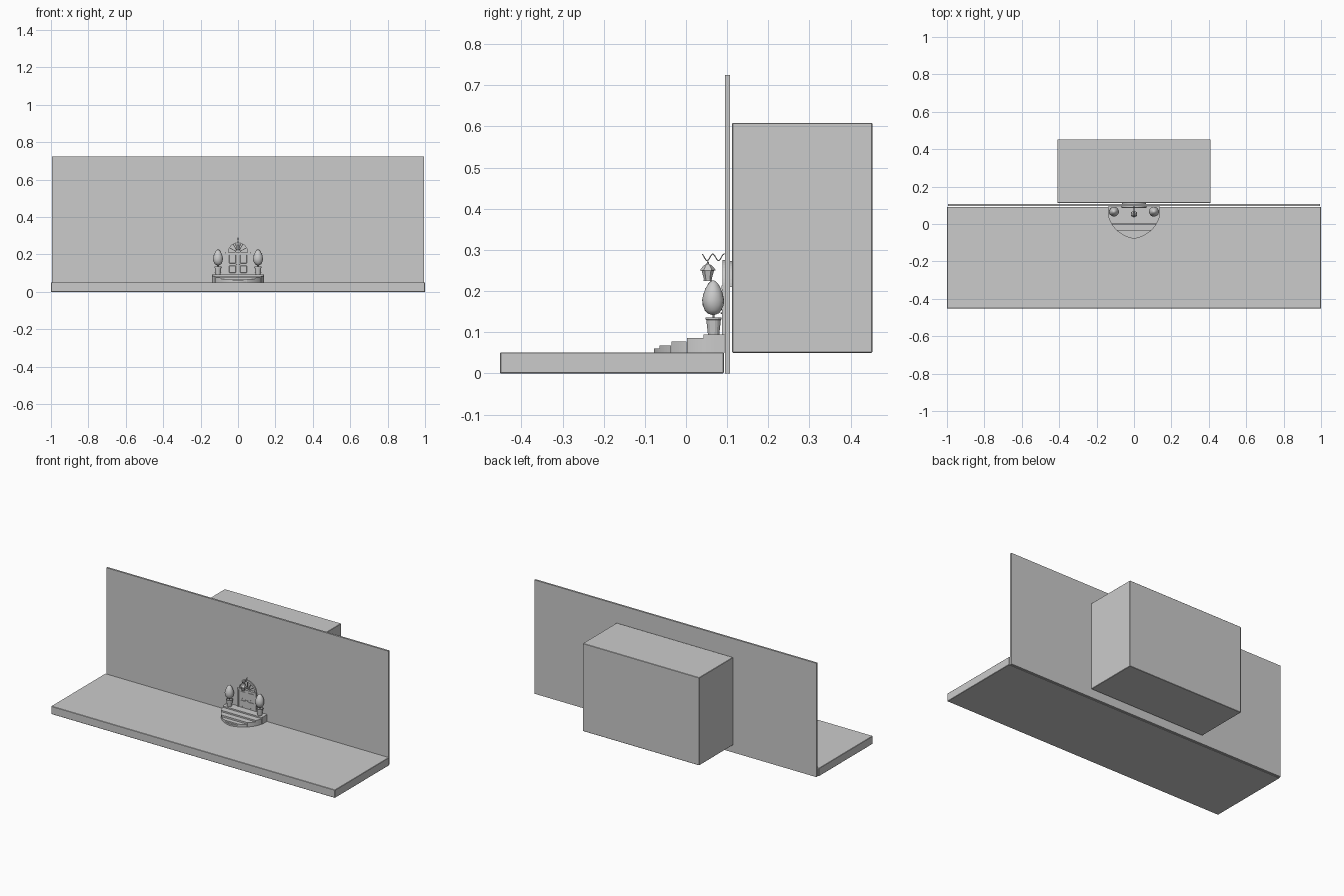
import bpy, bmesh
from math import sin, cos, pi, sqrt
import random

if "Cube" in bpy.data.objects:
    bpy.data.objects.remove(bpy.data.objects["Cube"])

random.seed(3)


def make(name, bm, smooth=False):
    bmesh.ops.recalc_face_normals(bm, faces=bm.faces)
    me = bpy.data.meshes.new(name)
    bm.to_mesh(me)
    bm.free()
    ob = bpy.data.objects.new(name, me)
    bpy.context.collection.objects.link(ob)
    if smooth:
        me.shade_smooth()
    return ob


def box(name, x0, x1, y0, y1, z0, z1, bevel=0.0):
    bm = bmesh.new()
    bmesh.ops.create_cube(bm, size=1)
    for v in bm.verts:
        v.co = ((x0 + x1) / 2 + v.co.x * (x1 - x0),
                (y0 + y1) / 2 + v.co.y * (y1 - y0),
                (z0 + z1) / 2 + v.co.z * (z1 - z0))
    if bevel:
        bmesh.ops.bevel(bm, geom=bm.edges[:], offset=bevel, segments=1, affect='EDGES')
    return make(name, bm)


def prism(name, pts, axis, a, b):
    """Extrude an outline along z or y between a and b."""
    bm = bmesh.new()
    def at(p, d):
        return (p[0], p[1], d) if axis == 'z' else (p[0], d, p[1])
    lo = [bm.verts.new(at(p, a)) for p in pts]
    hi = [bm.verts.new(at(p, b)) for p in pts]
    bm.faces.new(lo)
    bm.faces.new(hi)
    n = len(pts)
    for i in range(n):
        j = (i + 1) % n
        bm.faces.new((lo[i], lo[j], hi[j], hi[i]))
    return make(name, bm)


def lathe(name, x, y, profile, sides, smooth=False, jitter=0.0):
    bm = bmesh.new()
    rings = []
    for r, z in profile:
        rings.append([])
        for i in range(sides):
            t = 2 * pi * (i + 0.5) / sides
            q = r * (1 + random.uniform(-jitter, jitter))
            rings[-1].append(bm.verts.new((x + q * cos(t), y + q * sin(t), z)))
    for a, b in zip(rings, rings[1:]):
        for i in range(sides):
            j = (i + 1) % sides
            bm.faces.new((a[i], a[j], b[j], b[i]))
    bm.faces.new(rings[0])
    bm.faces.new(rings[-1])
    return make(name, bm, smooth)


def tube(name, pts, radius):
    cu = bpy.data.curves.new(name, 'CURVE')
    cu.dimensions = '3D'
    cu.bevel_depth = radius
    cu.bevel_resolution = 1
    cu.use_fill_caps = True
    sp = cu.splines.new('POLY')
    sp.points.add(len(pts) - 1)
    for p, c in zip(sp.points, pts):
        p.co = (*c, 1)
    ob = bpy.data.objects.new(name, cu)
    bpy.context.collection.objects.link(ob)
    return ob


def arch(r, cz, n=20):
    return [(r * cos(pi * i / n), cz + r * sin(pi * i / n)) for i in range(n + 1)]


# Pavement, facade wall and room block behind it
box("pavement", -1, 1, -0.452, 0.092, 0, 0.051, 0.002)
wall = box("facade_wall", -0.994, 0.994, 0.095, 0.107, 0, 0.725)
box("room_block", -0.41, 0.41, 0.112, 0.453, 0.05, 0.609, 0.002)

# Arched opening for the fanlight
SPRING = 0.21
cutter = prism("fanlight_cutter", arch(0.052, SPRING), 'y', 0.05, 0.15)
cutter.hide_render = True
cutter.hide_set(True)
mod = wall.modifiers.new("fanlight_hole", 'BOOLEAN')
mod.object = cutter
mod.solver = 'EXACT'


# Bowed steps: strips of one rounded outline, each lower than the last
def half_width(y):
    t = min(1, max(0, (y + 0.078) / 0.145))
    return 0.14 * sqrt(1 - (1 - t) ** 2) ** 1.25


for i, (y0, y1, z) in enumerate([(0.043, 0.094, 0.094), (0.003, 0.042, 0.086),
                                 (-0.035, 0.001, 0.078), (-0.064, -0.036, 0.068),
                                 (-0.078, -0.065, 0.060)]):
    ys = [y0 + (y1 - y0) * k / 8 for k in range(9)]
    right = [(max(half_width(y), 0.004), y) for y in ys]
    left = [(-x, y) for x, y in reversed(right)]
    prism(f"step_{i}", right + left, 'z', 0.05, z)

# Double door with raised panels and knobs
for s in (-1, 1):
    xa, xb = sorted((s * 0.001, s * 0.056))
    box("door_leaf", xa, xb, 0.090, 0.096, 0.094, 0.205)
    for z0, z1 in ((0.102, 0.140), (0.153, 0.197)):
        xa, xb = sorted((s * 0.012, s * 0.047))
        box("door_panel", xa, xb, 0.088, 0.091, z0, z1, 0.001)
    lathe("door_knob", s * 0.007, 0.087,
          [(0.001, 0.1445), (0.003, 0.146), (0.003, 0.148), (0.001, 0.1495)], 8, True)
    xa, xb = sorted((s * 0.057, s * 0.066))
    box("door_jamb", xa, xb, 0.087, 0.096, 0.094, SPRING)
box("door_transom", -0.066, 0.066, 0.086, 0.096, 0.205, 0.213)

# Fanlight: arch trim, glass, hub and radiating bars
prism("arch_trim", arch(0.066, SPRING) + arch(0.054, SPRING)[::-1], 'y', 0.089, 0.097)
prism("fanlight_glass", arch(0.063, SPRING), 'y', 0.1075, 0.1115)
prism("fanlight_hub", arch(0.018, SPRING) + arch(0.013, SPRING)[::-1], 'y', 0.092, 0.099)
for k in range(1, 6):
    t = pi * k / 6
    c, s, w = cos(t), sin(t), 0.0017
    prism("fanlight_bar", [(0.016 * c - w * s, SPRING + 0.016 * s + w * c),
                           (0.056 * c - w * s, SPRING + 0.056 * s + w * c),
                           (0.056 * c + w * s, SPRING + 0.056 * s - w * c),
                           (0.016 * c + w * s, SPRING + 0.016 * s - w * c)],
          'y', 0.092, 0.099)

# Potted topiary trees on the top step
for x in (-0.107, 0.107):
    lathe("pot", x, 0.067, [(0.014, 0.094), (0.018, 0.130), (0.020, 0.131),
                            (0.020, 0.136), (0.017, 0.136), (0.016, 0.132)], 16)
    lathe("stem", x, 0.067, [(0.0025, 0.130), (0.0025, 0.150)], 8)
    lathe("foliage", x, 0.066,
          [(0.003, 0.142), (0.014, 0.146), (0.021, 0.154), (0.0255, 0.166),
           (0.0265, 0.178), (0.024, 0.192), (0.019, 0.206), (0.012, 0.218),
           (0.006, 0.224), (0.001, 0.226)], 16, True, 0.04)

# Wall lantern hanging from a wavy bracket
tube("lantern_bracket", [(0, 0.039 + 0.055 * i / 32, 0.282 + 0.008 * cos(4 * pi * i / 32 + 0.3))
                         for i in range(33)], 0.0015)
tube("lantern_hook", [(0, 0.053, 0.266), (0, 0.053, 0.276)], 0.0012)
lathe("lantern_roof", 0, 0.053, [(0.019, 0.250), (0.017, 0.254), (0.009, 0.263),
                                 (0.003, 0.266), (0.002, 0.272)], 6)
lathe("lantern_body", 0, 0.053, [(0.009, 0.227), (0.015, 0.250)], 6)
lathe("lantern_base", 0, 0.053, [(0.010, 0.225), (0.010, 0.228)], 6)
